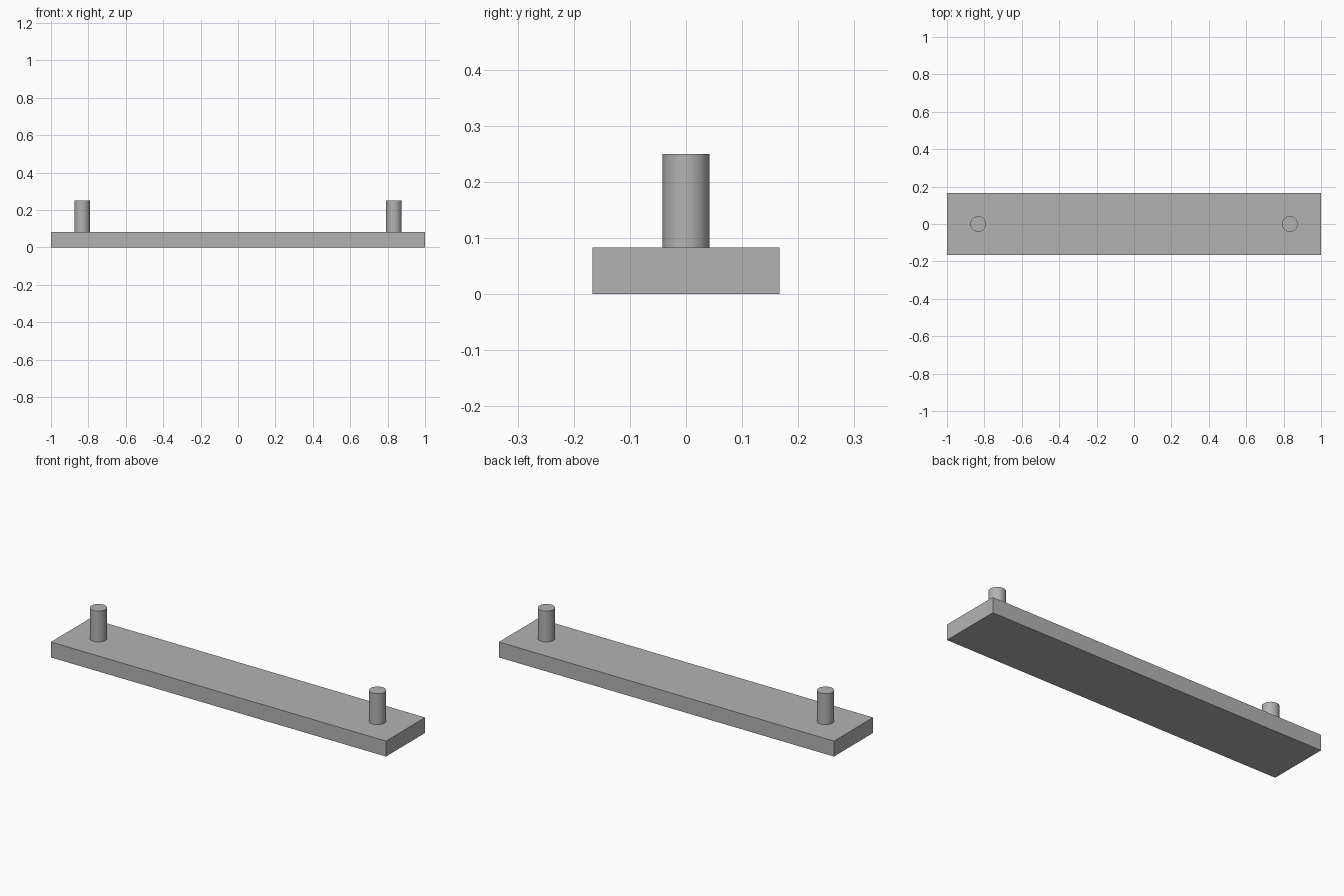
import bpy
import math

cube = bpy.data.objects.get("Cube")
if cube:
    bpy.data.objects.remove(cube, do_unlink=True)

UNIT = 1 / 12  # plate thickness, the module for every other size

grey = bpy.data.materials.new("plain grey")
grey.use_nodes = True
colour = (0.45, 0.45, 0.45, 1)
grey.diffuse_color = colour
grey.node_tree.nodes["Principled BSDF"].inputs["Base Color"].default_value = colour


def finish(name):
    obj = bpy.context.object
    obj.name = name
    obj.data.name = name
    obj.data.materials.append(grey)
    return obj


# Flat base plate
bpy.ops.mesh.primitive_cube_add(size=1, location=(0, 0, UNIT / 2))
plate = finish("base_plate")
plate.scale = (24 * UNIT, 4 * UNIT, UNIT)
bpy.ops.object.transform_apply(location=False, rotation=False, scale=True)

# Round pin standing near each end
for name, side in (("left_pin", 1), ("right_pin", -1)):
    bpy.ops.mesh.primitive_cylinder_add(
        vertices=48, radius=UNIT / 2, depth=2 * UNIT,
        location=(side * 10 * UNIT, 0, 2 * UNIT))
    finish(name)
    bpy.ops.object.shade_smooth_by_angle(angle=math.radians(30))
